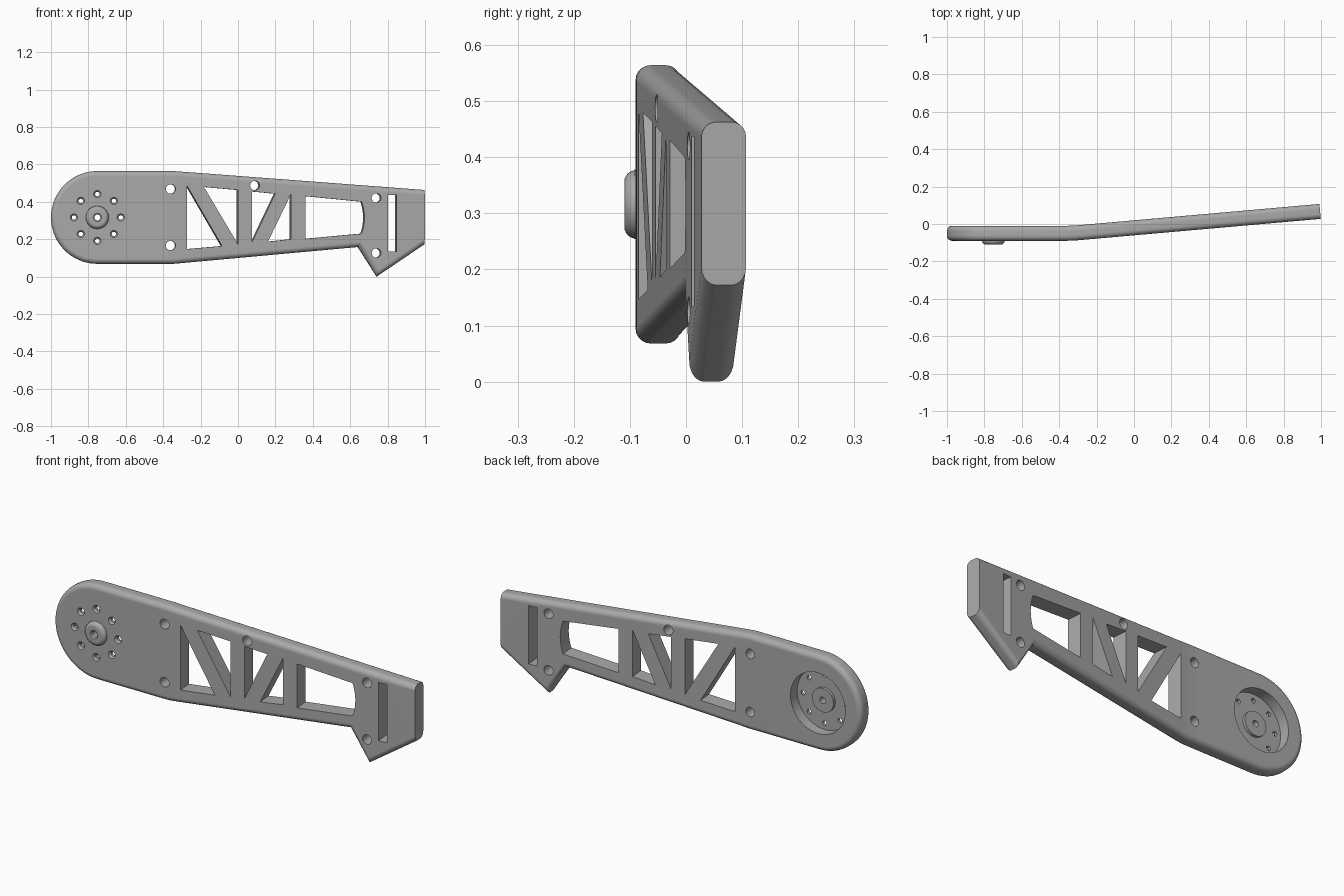
import bpy, bmesh, math
from mathutils import Matrix, Vector

if "Cube" in bpy.data.objects:
    bpy.data.objects.remove(bpy.data.objects["Cube"], do_unlink=True)

FRONT, BACK = -0.09, -0.01
MID = (FRONT + BACK) / 2
HUB_X, HUB_Z, END_R = -0.752, 0.316, 0.248

grey = bpy.data.materials.new("satin_grey")
grey.use_nodes = True
grey.diffuse_color = (0.4, 0.4, 0.4, 1)
grey.node_tree.nodes["Principled BSDF"].inputs["Base Color"].default_value = (0.4, 0.4, 0.4, 1)


def make_object(name, bm, hidden=False):
    bmesh.ops.recalc_face_normals(bm, faces=bm.faces)
    mesh = bpy.data.meshes.new(name)
    bm.to_mesh(mesh)
    bm.free()
    obj = bpy.data.objects.new(name, mesh)
    bpy.context.collection.objects.link(obj)
    mesh.materials.append(grey)
    obj.hide_render = hidden
    return obj


def prism(bm, points, y0, y1):
    """Extrude an (x, z) outline from y0 to y1."""
    face = bm.faces.new([bm.verts.new((x, y0, z)) for x, z in points])
    out = bmesh.ops.extrude_face_region(bm, geom=[face])["geom"]
    verts = [v for v in out if isinstance(v, bmesh.types.BMVert)]
    bmesh.ops.translate(bm, verts=verts, vec=(0, y1 - y0, 0))


def drill(bm, x, z, y0, y1, r_front, r_back, segments=24):
    """Round cutter along y, from front y0 to back y1."""
    place = Matrix.Translation((x, (y0 + y1) / 2, z)) @ Matrix.Rotation(math.pi / 2, 4, "X")
    bmesh.ops.create_cone(bm, cap_ends=True, segments=segments, radius1=r_back,
                          radius2=r_front, depth=y1 - y0, matrix=place)


def arc(cx, cz, r, start, end, steps):
    angles = [math.radians(start + (end - start) * i / steps) for i in range(steps + 1)]
    return [(cx + r * math.cos(a), cz + r * math.sin(a)) for a in angles]


def activate(obj):
    bpy.ops.object.select_all(action="DESELECT")
    obj.select_set(True)
    bpy.context.view_layer.objects.active = obj


def cut(obj, bm, name):
    cutter = make_object(name, bm, hidden=True)
    mod = obj.modifiers.new(name, "BOOLEAN")
    mod.operation, mod.solver, mod.object = "DIFFERENCE", "EXACT", cutter
    activate(obj)
    bpy.ops.object.modifier_apply(modifier=mod.name)
    bpy.data.objects.remove(cutter, do_unlink=True)


def finish(obj):
    activate(obj)
    bpy.ops.object.shade_smooth_by_angle(angle=math.radians(30))
    mod = obj.modifiers.new("weighted_normals", "WEIGHTED_NORMAL")
    mod.keep_sharp = True


# Arm plate: rounded end, tapering body, pointed foot
bm = bmesh.new()
outline = arc(HUB_X, HUB_Z, END_R, 90, 270, 36)
outline += [(-0.345, 0.068), (0.644, 0.158), (0.745, 0), (1.0, 0.172), (1.0, 0.463), (-0.345, 0.564)]
prism(bm, outline, FRONT, BACK)
rim = [e for e in bm.edges
       if abs(e.verts[0].co.y - e.verts[1].co.y) < 1e-5
       and min(v.co.x for v in e.verts) < 0.99]
bmesh.ops.bevel(bm, geom=rim, offset=0.027, offset_type="OFFSET", segments=5,
                profile=0.5, affect="EDGES", clamp_overlap=False)
arm = make_object("arm_plate", bm)

# Truss windows, slot and screw holes
bm = bmesh.new()
windows = [
    [(-0.275, 0.484), (-0.088, 0.163), (-0.275, 0.147)],
    [(-0.185, 0.479), (-0.003, 0.463), (-0.003, 0.174)],
    [(0.072, 0.455), (0.197, 0.443), (0.072, 0.182)],
    [(0.282, 0.441), (0.282, 0.2), (0.158, 0.186)],
    [(0.36, 0.43), (0.36, 0.202)] + arc(0.426, 0.315, 0.25, -20, 20, 8),
    [(0.802, 0.437), (0.848, 0.437), (0.848, 0.134), (0.802, 0.134)],
]
for points in windows:
    prism(bm, points, -0.2, 0.1)
for x, z in [(-0.361, 0.468), (-0.361, 0.166), (0.088, 0.487), (0.74, 0.42), (0.74, 0.126)]:
    drill(bm, x, z, -0.2, 0.1, 0.025, 0.025)
ring = arc(HUB_X, HUB_Z, 0.125, 0, 315, 7)
for x, z in ring:
    drill(bm, x, z, -0.2, 0.1, 0.012, 0.012, 16)
drill(bm, HUB_X, HUB_Z, -0.2, 0.1, 0.05, 0.05, 32)
cut(arm, bm, "through_cutter")

# Countersinks on the front, round pocket on the back
bm = bmesh.new()
for x, z in ring:
    drill(bm, x, z, FRONT - 0.01, FRONT + 0.01, 0.028, 0.012, 16)
cut(arm, bm, "countersink_cutter")
bm = bmesh.new()
drill(bm, HUB_X, HUB_Z, BACK - 0.055, 0.1, 0.158, 0.158, 48)
cut(arm, bm, "pocket_cutter")

# Gentle bend along the arm
BEND_X, BEND_LEN, BEND_ANGLE, STEPS = -0.39, 0.11, 0.088, 6
bm = bmesh.new()
bm.from_mesh(arm.data)
for i in range(STEPS + 1):
    bmesh.ops.bisect_plane(bm, geom=bm.verts[:] + bm.edges[:] + bm.faces[:], dist=1e-5,
                           plane_co=(BEND_X + BEND_LEN * i / STEPS, 0, 0), plane_no=(1, 0, 0))
for v in bm.verts:
    u, side = v.co.x - BEND_X, v.co.y - MID
    if u <= 0:
        continue
    inner, outer = min(u, BEND_LEN), max(u - BEND_LEN, 0)
    turn = BEND_ANGLE * inner / BEND_LEN
    v.co.x = BEND_X + inner + outer * math.cos(turn) - side * math.sin(turn)
    v.co.y = MID + inner * turn / 2 + outer * math.sin(turn) + side * math.cos(turn)
bm.to_mesh(arm.data)
bm.free()
finish(arm)

# Domed hub with a bore, seated through the pocket floor
bm = bmesh.new()
profile = [(0.016, -0.05), (0.062, -0.05), (0.062, -0.092)]
profile += arc(0.04, -0.089, 0.021, 0, -90, 6)
profile += [(0.022, -0.11), (0.016, -0.104)]
loop = [bm.verts.new((HUB_X + r, y, HUB_Z)) for r, y in profile]
edges = [bm.edges.new((loop[i - 1], loop[i])) for i in range(len(loop))]
bmesh.ops.spin(bm, geom=loop + edges, cent=Vector((HUB_X, 0, HUB_Z)), axis=(0, 1, 0),
               angle=math.tau, steps=40, use_merge=True)
finish(make_object("hub", bm))
